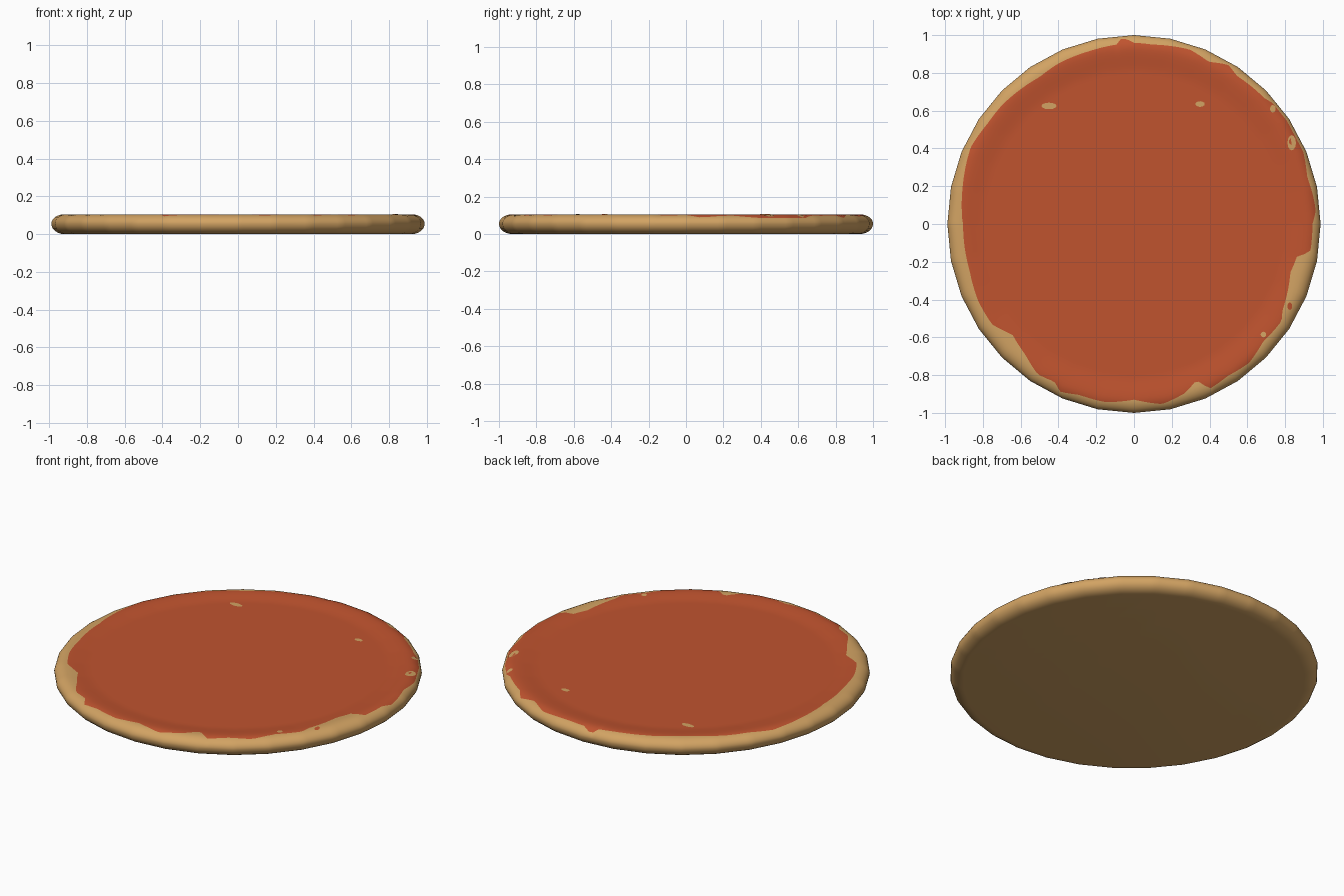
import bpy, bmesh, math

if "Cube" in bpy.data.objects:
    bpy.data.objects.remove(bpy.data.objects["Cube"])

SX, SIDES, SUB = 0.988, 32, 8
N = SIDES * SUB
RIM = 0.93          # where the rounded edge begins (fraction of the outline)


def material(name, rgb):
    m = bpy.data.materials.new(name)
    m.diffuse_color = (*rgb, 1)
    m.use_nodes = True
    m.node_tree.nodes["Principled BSDF"].inputs["Base Color"].default_value = m.diffuse_color
    return m


dough = material("baked dough", (0.645, 0.366, 0.125))
red = material("tomato sauce", (0.527, 0.087, 0.028))

# Ragged sauce edge: angle in degrees, radius
EDGE = [(-179, .905), (-164, .905), (-154, .92), (-145, .92), (-138, .87), (-130, .90),
        (-123, .945), (-117, .935), (-114, .97), (-108, .95), (-99, .955), (-90, .93),
        (-81, .965), (-73, .935), (-68, .89), (-65, .96), (-58, .945), (-50, .955),
        (-42, .925), (-33, .935), (-30, .91), (-17, .867), (-11, .88), (-9, .945),
        (0, .945), (4, .965), (9, .96), (15, .95), (23, .975), (30, .985), (40, .985),
        (43, .96), (55, .955), (59, .98), (65, .945), (72, .97), (84, .955), (91, .96),
        (92, .99), (94, .99), (95, .955), (105, .945), (115, .94), (123, .925),
        (138, .94), (146, .94), (155, .955), (167, .93), (181, .905)]


def edge_radius(deg):
    for (a, ra), (b, rb) in zip(EDGE, EDGE[1:]):
        if a <= deg <= b:
            return ra + (rb - ra) * (deg - a) / (b - a)
    return 0.905


def top(r):
    # rounded rim, then a shallow dish
    if r > RIM:
        return 0.055 + 0.05 * math.sqrt(max(0, 1 - ((r - RIM) / (1 - RIM)) ** 2))
    t = min(1, (RIM - r) / 0.13)
    return 0.105 - 0.011 * t * t * (3 - 2 * t)


def outline(a):
    # straight-sided outline
    step = 2 * math.pi / SIDES
    return math.cos(step / 2) / math.cos(a % step - step / 2)


def point(a, r, z):
    c = outline(a) * r
    return (c * math.cos(a) * SX, c * math.sin(a), z)


def finish(name, bm, mats):
    bmesh.ops.recalc_face_normals(bm, faces=bm.faces)
    me = bpy.data.meshes.new(name)
    bm.to_mesh(me)
    bm.free()
    for m in mats:
        me.materials.append(m)
    ob = bpy.data.objects.new(name, me)
    bpy.context.collection.objects.link(ob)
    bpy.context.view_layer.objects.active = ob
    ob.select_set(True)
    bpy.ops.object.shade_smooth_by_angle(angle=math.radians(40))
    ob.select_set(False)


# Pizza base: one surface, sauce colour inside the ragged edge
bm = bmesh.new()
columns = []
for i in range(N):
    a = 2 * math.pi * i / N
    deg = (math.degrees(a) + 180) % 360 - 180
    rb = min(edge_radius(deg) * (1 + 0.012 * math.cos(a) ** 2) / outline(a), 0.985)
    col = []
    for k in range(7):                                  # lower rounded edge
        t = math.pi / 2 * k / 6
        col.append((RIM + (1 - RIM) * math.sin(t), 0.055 - 0.055 * math.cos(t)))
    for k in range(1, 9):                               # upper crust to sauce edge
        r = 1 - (1 - rb) * (k / 8) ** 2
        col.append((r, top(r)))
    for k in range(1, 13):                              # sauce
        r = rb + (0.76 - rb) * k / 12
        col.append((r, top(r)))
    columns.append([bm.verts.new(point(a, r, z)) for r, z in col])
for i in range(N):
    p, q = columns[i], columns[(i + 1) % N]
    for k in range(len(p) - 1):
        f = bm.faces.new((p[k], q[k], q[k + 1], p[k + 1]))
        f.material_index = 1 if k >= 14 else 0
bm.faces.new([c[0] for c in columns])                   # flat underside
bm.faces.new([c[-1] for c in columns]).material_index = 1   # flat middle
finish("pizza_base", bm, [dough, red])


# Small bare patches and one sauce drop, as thin plates on the surface
def patch(name, x, y, w, h, mat):
    bm = bmesh.new()
    vs = []
    for k in range(12):
        t = 2 * math.pi * k / 12
        px, py = x + w / 2 * math.cos(t), y + h / 2 * math.sin(t)
        a = math.atan2(py, px / SX)
        r = math.hypot(px / SX, py) / outline(a)
        vs.append(bm.verts.new((px, py, top(r) + 0.002)))
    bm.faces.new(vs)
    finish(name, bm, [mat])


for i, s in enumerate([(-.45, .625, .08, .035), (.35, .635, .05, .03), (.835, .43, .045, .08),
                       (.735, .61, .03, .04), (.685, -.585, .03, .03)]):
    patch(f"bare_patch_{i + 1}", *s, dough)
patch("sauce_drop", .825, -.435, .025, .04, red)
